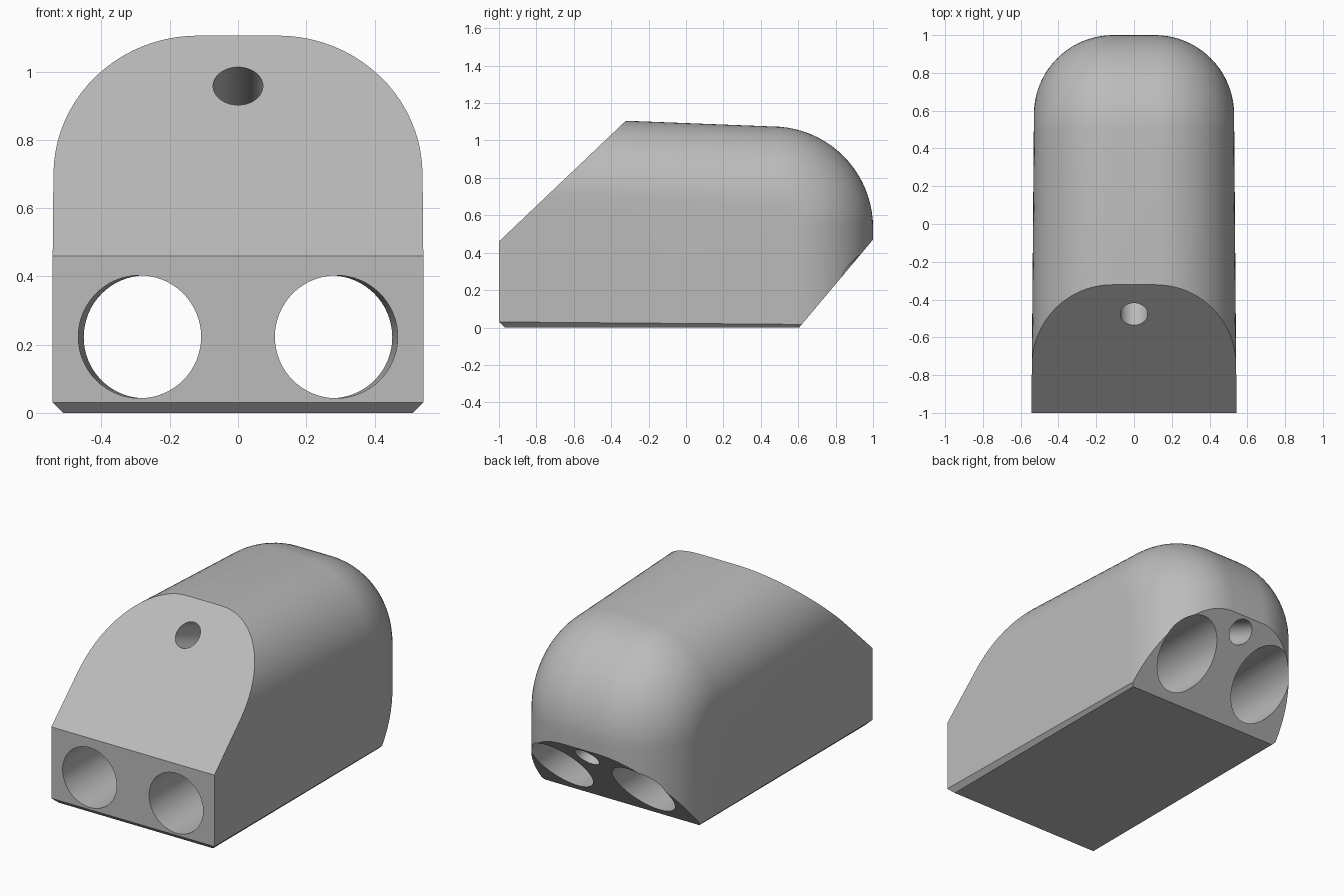
import bpy, bmesh
from math import sin, cos, radians
from mathutils import Vector

cube = bpy.data.objects.get("Cube")
if cube:
    bpy.data.objects.remove(cube, do_unlink=True)

grey = bpy.data.materials.new("plain_grey")
grey.use_nodes = True
grey.diffuse_color = (0.5, 0.5, 0.5, 1)
grey.node_tree.nodes["Principled BSDF"].inputs["Base Color"].default_value = (0.5, 0.5, 0.5, 1)

STEPS = 20
CORNER = 0.42          # rounding of the long upper edges
BEND_Y, BEND_Z, BEND_R = 0.46, 0.535, 0.54


def arch(half_width, height):
    """Half outline of a flat-topped arch, mirrored: (x, height) pairs."""
    pts = [(half_width, 0)]
    for i in range(STEPS + 1):
        a = radians(90 * i / STEPS)
        pts.append((half_width - CORNER + CORNER * cos(a),
                    height - CORNER + CORNER * sin(a)))
    return pts + [(-x, h) for x, h in pts]


# Convex body: front arch, arch swung round the rear bend, rear foot
points = [(x, -1, z) for x, z in arch(0.543, 1.132)]
for i in range(STEPS + 1):
    a = radians(90 * i / STEPS)
    points += [(x, BEND_Y + r * sin(a), BEND_Z + r * cos(a))
               for x, r in arch(0.53, BEND_R)]
points += [(x, BEND_Y + r, 0) for x, r in arch(0.53, BEND_R)]

bm = bmesh.new()
for p in points:
    bm.verts.new(p)
bmesh.ops.remove_doubles(bm, verts=bm.verts, dist=0.0001)
hull = bmesh.ops.convex_hull(bm, input=bm.verts)
spare = [v for v in bm.verts if not v.link_faces]
bmesh.ops.delete(bm, geom=spare, context='VERTS')
bmesh.ops.dissolve_limit(bm, angle_limit=radians(0.3), verts=bm.verts, edges=bm.edges)

# Sloped front, undercut rear, and chamfers round the base
cuts = [((0, -1, 0.46), (0, -0.647, 0.68)),
        ((0, 0.605, 0), (0, 0.47, -0.395)),
        ((0, -0.97, 0), (0, -1, -1)),
        ((0.513, 0, 0), (1, 0, -1)),
        ((-0.513, 0, 0), (-1, 0, -1))]
for point, normal in cuts:
    cut = bmesh.ops.bisect_plane(bm, geom=bm.verts[:] + bm.edges[:] + bm.faces[:],
                                 dist=0.00001, plane_co=point, plane_no=normal,
                                 clear_outer=True)
    rim = [e for e in cut["geom_cut"] if isinstance(e, bmesh.types.BMEdge)]
    bmesh.ops.holes_fill(bm, edges=rim, sides=0)
bmesh.ops.recalc_face_normals(bm, faces=bm.faces)

mesh = bpy.data.meshes.new("body")
bm.to_mesh(mesh)
bm.free()
body = bpy.data.objects.new("body", mesh)
bpy.context.collection.objects.link(body)
mesh.materials.append(grey)


def drill(name, start, end, radius):
    """Bore a round hole through the body along start-end."""
    a, b = Vector(start), Vector(end)
    way = (b - a).normalized()
    bpy.ops.mesh.primitive_cylinder_add(vertices=64, radius=radius,
                                        depth=(b - a).length + 0.8,
                                        location=(a + b) / 2,
                                        rotation=way.to_track_quat('Z', 'Y').to_euler())
    cutter = bpy.context.object
    cutter.name = name
    cutter.hide_render = True
    cutter.data.materials.append(grey)
    mod = body.modifiers.new(name, 'BOOLEAN')
    mod.operation, mod.solver, mod.object = 'DIFFERENCE', 'EXACT', cutter
    bpy.ops.object.select_all(action='DESELECT')
    bpy.context.view_layer.objects.active = body
    body.select_set(True)
    bpy.ops.object.modifier_apply(modifier=mod.name)
    bpy.data.objects.remove(cutter, do_unlink=True)


# Two wide bores and one slim sloping bore
for side, label in ((1, "left"), (-1, "right")):
    drill(label + "_bore", (side * 0.288, -1, 0.223), (side * 0.272, 0.8, 0.223), 0.18)
drill("upper_bore", (0, -0.475, 0.957), (0, 0.94, 0.40), 0.073)

bpy.ops.object.shade_smooth_by_angle(angle=radians(25))
